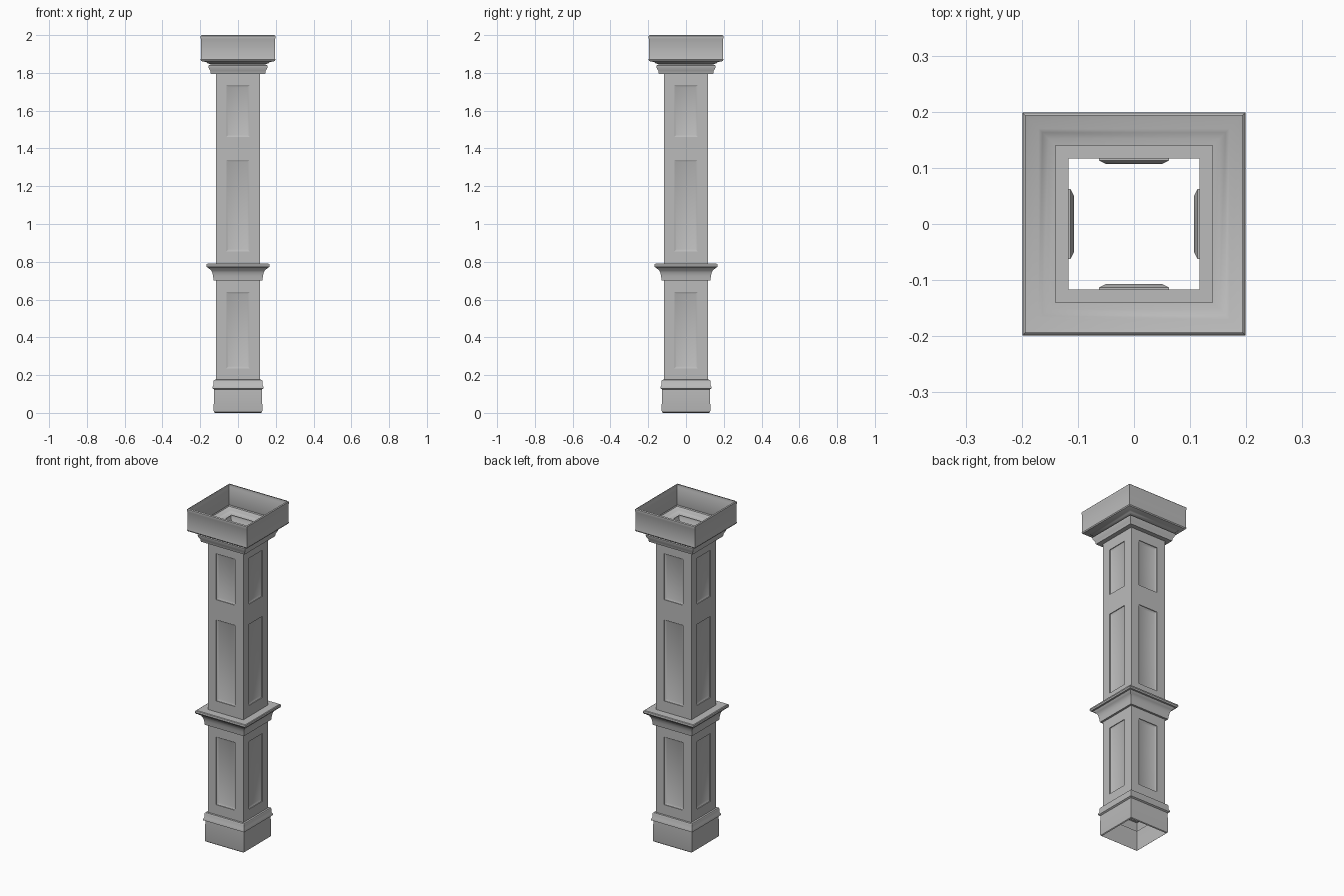
import bpy
import bmesh
import math
from mathutils import Matrix, Vector

cube = bpy.data.objects.get("Cube")
if cube:
    bpy.data.objects.remove(cube, do_unlink=True)

grey = bpy.data.materials.new("stone_grey")
grey.use_nodes = True
colour = (0.5, 0.5, 0.5, 1)
grey.diffuse_color = colour
grey.node_tree.nodes["Principled BSDF"].inputs["Base Color"].default_value = colour

SHAFT = 0.117      # half width of the square shaft
PANEL = 0.062      # half width of a recessed panel
STEP = 0.004       # straight drop at the panel edge
SLOPE = 0.012      # width of the sloped panel border
DEPTH = 0.01       # full panel depth


def finish(name, bm):
    bmesh.ops.remove_doubles(bm, verts=bm.verts, dist=0.0001)
    mesh = bpy.data.meshes.new(name)
    bm.to_mesh(mesh)
    bm.free()
    mesh.materials.append(grey)
    obj = bpy.data.objects.new(name, mesh)
    bpy.context.collection.objects.link(obj)
    bpy.ops.object.select_all(action='DESELECT')
    obj.select_set(True)
    bpy.context.view_layer.objects.active = obj
    bpy.ops.object.shade_smooth_by_angle(angle=math.radians(35))
    return obj


def moulding(name, profile):
    """Sweep a (half width, height) profile around a square with mitred corners."""
    bm = bmesh.new()
    corners = [(-1, -1), (1, -1), (1, 1), (-1, 1)]
    rings = [[bm.verts.new((x * r, y * r, z)) for x, y in corners] for r, z in profile]
    for low, high in zip(rings, rings[1:]):
        for i in range(4):
            j = (i + 1) % 4
            bm.faces.new((low[i], low[j], high[j], high[i]))
    return finish(name, bm)


def rect(half, z0, z1, y):
    return [Vector(p) for p in ((-half, y, z0), (half, y, z0), (half, y, z1), (-half, y, z1))]


def shaft(name, bottom, top, panels):
    """Open square tube with recessed panels on all four sides."""
    bm = bmesh.new()
    levels = [bottom] + [z for pair in panels for z in pair] + [top]
    columns = [-SHAFT, -PANEL, PANEL, SHAFT]
    for turn in range(4):
        spin = Matrix.Rotation(turn * math.pi / 2, 3, 'Z')

        def quad(points):
            bm.faces.new([bm.verts.new(spin @ p) for p in points])

        for row, (z0, z1) in enumerate(zip(levels, levels[1:])):
            for col, (x0, x1) in enumerate(zip(columns, columns[1:])):
                if row % 2 and col == 1:
                    continue
                quad([Vector((x, -SHAFT, z)) for x, z in ((x0, z0), (x1, z0), (x1, z1), (x0, z1))])
        for z0, z1 in panels:
            loops = [rect(PANEL, z0, z1, -SHAFT),
                     rect(PANEL, z0, z1, -SHAFT + STEP),
                     rect(PANEL - SLOPE, z0 + SLOPE, z1 - SLOPE, -SHAFT + DEPTH)]
            for outer, inner in zip(loops, loops[1:]):
                for i in range(4):
                    j = (i + 1) % 4
                    quad((outer[i], outer[j], inner[j], inner[i]))
            quad(loops[-1])
    return finish(name, bm)


# Plinth with a small stepped cap
moulding("base", [(0.122, 0), (0.127, 0.004), (0.129, 0.012), (0.127, 0.125), (0.136, 0.13),
                  (0.136, 0.137), (0.131, 0.145), (0.131, 0.168), (0.127, 0.175),
                  (SHAFT, 0.176)])

# Panelled shafts below and above the belt
shaft("lower_shaft", 0.176, 0.7, [(0.235, 0.64)])
shaft("upper_shaft", 0.79, 1.795, [(0.855, 1.34), (1.46, 1.735)])

# Flared belt moulding
moulding("belt_moulding", [(SHAFT, 0.7), (0.129, 0.7), (0.132, 0.725), (0.136, 0.743),
                           (0.144, 0.757), (0.154, 0.764), (0.156, 0.768), (0.164, 0.77),
                           (0.168, 0.778), (0.166, 0.787), (0.162, 0.79), (SHAFT, 0.79)])

# Neck moulding under the capital
moulding("capital_neck", [(SHAFT, 1.795), (0.144, 1.795), (0.147, 1.812), (0.156, 1.827),
                          (0.157, 1.838), (0.15, 1.842), (0.14, 1.846)])

# Open box capital with coved underside and beaded rim
moulding("capital_box", [(0.14, 1.846), (0.152, 1.848), (0.163, 1.852), (0.17, 1.858),
                         (0.186, 1.86), (0.195, 1.864), (0.198, 1.87), (0.196, 1.88),
                         (0.196, 1.978), (0.199, 1.986), (0.198, 1.995), (0.193, 2.0)])
